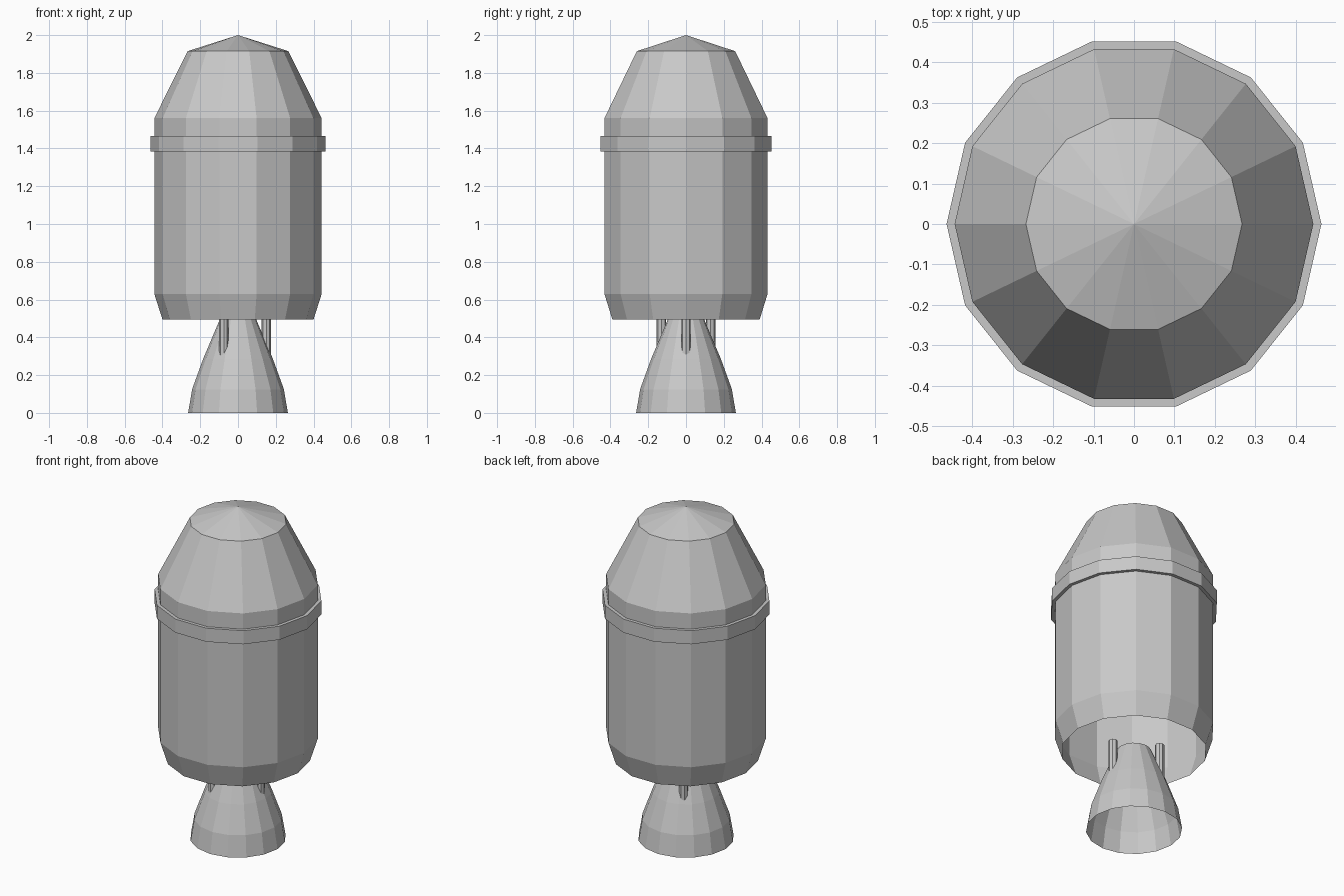
import bpy
import bmesh
import math

if "Cube" in bpy.data.objects:
    bpy.data.objects.remove(bpy.data.objects["Cube"])

grey = bpy.data.materials.new("light grey")
grey.diffuse_color = (0.58, 0.58, 0.58, 1)
grey.use_nodes = True
grey.node_tree.nodes["Principled BSDF"].inputs["Base Color"].default_value = grey.diffuse_color


def lathe(name, profile, sides, center=(0, 0), closed=False):
    """Revolve (radius, z) points around z; radius 0 makes a tip."""
    bm = bmesh.new()
    rings = []
    for r, z in profile:
        if r == 0:
            rings.append([bm.verts.new((center[0], center[1], z))] * sides)
            continue
        ring = []
        for i in range(sides):
            a = math.tau * i / sides
            ring.append(bm.verts.new((center[0] + r * math.cos(a),
                                      center[1] + r * math.sin(a), z)))
        rings.append(ring)
    pairs = list(zip(rings, rings[1:]))
    if closed:
        pairs.append((rings[-1], rings[0]))
    for low, high in pairs:
        for i in range(sides):
            j = (i + 1) % sides
            corners = list(dict.fromkeys((low[i], low[j], high[j], high[i])))
            bm.faces.new(corners)
    mesh = bpy.data.meshes.new(name)
    bm.to_mesh(mesh)
    bm.free()
    mesh.materials.append(grey)
    obj = bpy.data.objects.new(name, mesh)
    bpy.context.collection.objects.link(obj)
    return obj


# Tank shell, open underneath, with sloped shoulder and shallow cone cap
lathe("tank_shell", [(0.40, 0.495), (0.443, 0.63), (0.443, 1.56),
                     (0.267, 1.915), (0, 2.0)], 14)

# Raised band around the tank
lathe("tank_band", [(0.44, 1.383), (0.463, 1.383),
                    (0.463, 1.465), (0.44, 1.465)], 14, closed=True)

# Engine bell, open at both ends
lathe("engine_bell", [(0.264, 0), (0.243, 0.125), (0.185, 0.285),
                      (0.095, 0.498)], 16)

# Three struts sunk into the bell
for k in range(3):
    a = math.tau * k / 3
    lathe(f"engine_strut_{k + 1}",
          [(0, 0.28), (0.025, 0.28), (0.025, 0.508), (0, 0.508)], 8,
          center=(0.15 * math.cos(a), 0.15 * math.sin(a)))
